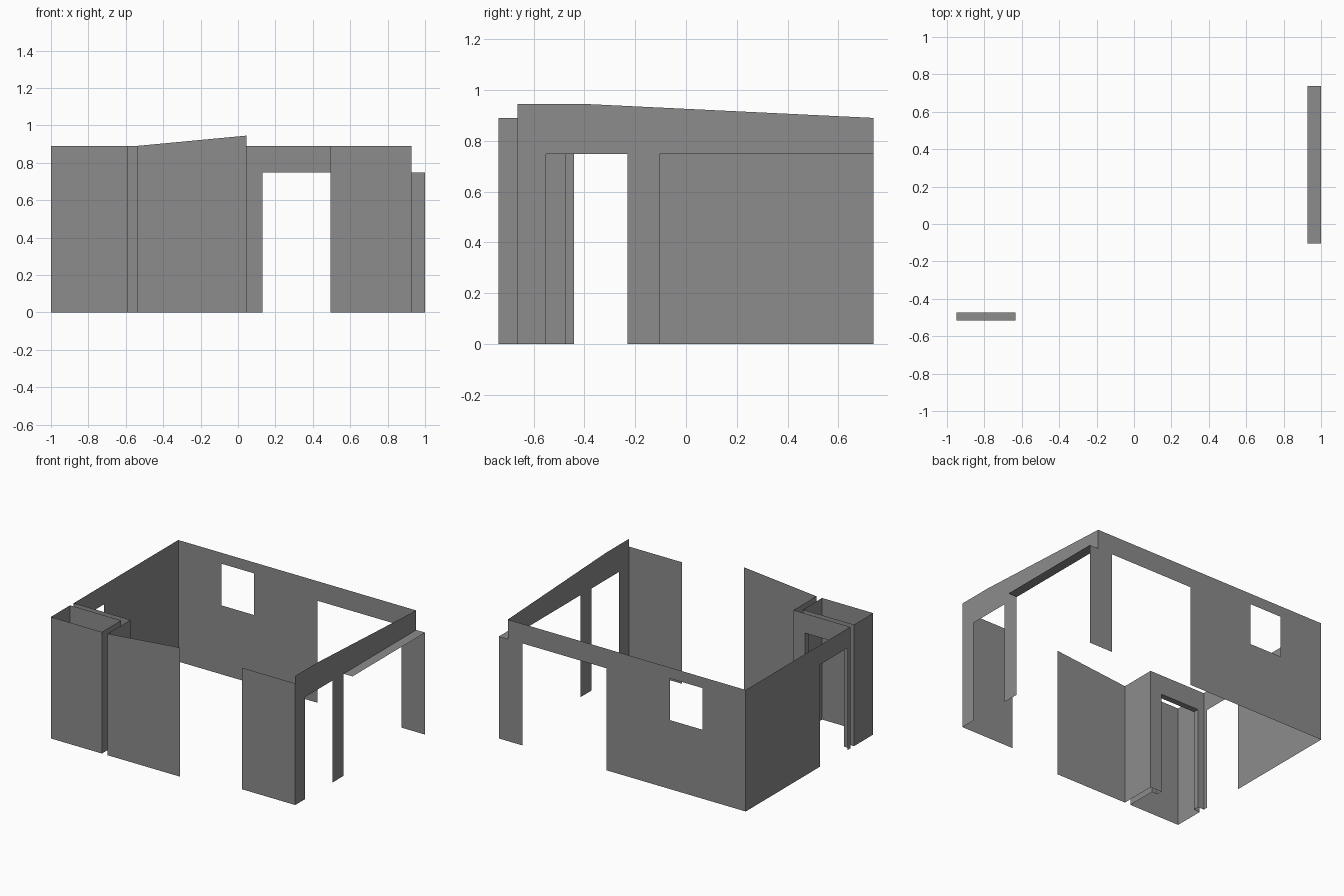
import bpy, bmesh
from mathutils import Vector

if "Cube" in bpy.data.objects:
    bpy.data.objects.remove(bpy.data.objects["Cube"])

H = 0.89      # wall height
D = 0.747     # door head height
F, B = -0.737, 0.737   # front and back planes
L, R = -1.0, 0.928     # left and right wall planes

grey = bpy.data.materials.new("dark_grey")
grey.diffuse_color = (0.262, 0.262, 0.262, 1)
grey.use_nodes = True
grey.node_tree.nodes["Principled BSDF"].inputs["Base Color"].default_value = grey.diffuse_color


def panel(name, place, *loops):
    """Thin flat wall: first loop is the outline, others are holes."""
    bm = bmesh.new()
    edges = []
    for loop in loops:
        vs = [bm.verts.new(place(a, b)) for a, b in loop]
        edges += [bm.edges.new((vs[i - 1], vs[i])) for i in range(len(vs))]
    bmesh.ops.triangle_fill(bm, edges=edges, use_beauty=True)
    me = bpy.data.meshes.new(name)
    bm.to_mesh(me)
    bm.free()
    me.materials.append(grey)
    ob = bpy.data.objects.new(name, me)
    bpy.context.collection.objects.link(ob)
    return ob


def at_x(x):
    return lambda a, b: Vector((x, a, b))


def at_y(y):
    return lambda a, b: Vector((a, y, b))


def at_z(z):
    return lambda a, b: Vector((a, b, z))


def rect(a0, a1, b0, b1):
    return [(a0, b0), (a1, b0), (a1, b1), (a0, b1)]


def doorway(a0, d0, d1, a1):
    """Wall outline with one door opening."""
    return [(a0, 0), (d0, 0), (d0, D), (d1, D), (d1, 0), (a1, 0), (a1, H), (a0, H)]


# Back wall with wide opening and window
panel("back_wall", at_y(B),
      [(L, 0), (0.13, 0), (0.13, D), (0.81, D), (0.81, 0), (1, 0),
       (1, D), (R, D), (R, H), (L, H)],
      rect(-0.65, -0.387, 0.505, 0.81))

# Left wall with doorway
panel("left_wall", at_x(L), doorway(-0.473, -0.44, -0.12, B))

# Right wall with doorway, open recess and sloping top
panel("right_wall", at_x(R),
      [(-0.663, 0), (-0.55, 0), (-0.55, D), (-0.23, D), (-0.23, 0),
       (-0.105, 0), (-0.105, D), (B, D), (B, H), (-0.4, 0.945), (-0.663, 0.945)])
panel("recess_lintel", at_z(D), rect(R, 1, -0.103, B))

# Front walls either side of the entrance
panel("front_wall_right", at_y(-0.663), rect(0.495, R, 0, H))
panel("front_wall_left", at_y(F), [(-0.54, 0), (0.045, 0), (0.045, 0.945), (-0.54, H)])

# Closet in the front left corner
CB, RB = -0.515, -0.472   # closet side and room side of its door wall
panel("closet_front", at_y(F), rect(L, -0.587, 0, H))
panel("closet_outer_side", at_x(L), rect(F, CB, 0, H))
panel("closet_inner_side", at_x(-0.587), rect(F, CB, 0, H))
panel("closet_room_side", at_x(-0.54), rect(F, RB, 0, H))
panel("closet_door_wall_inner", at_y(CB), doorway(L, -0.95, -0.633, -0.587))
panel("closet_door_wall_room", at_y(RB), doorway(L, -0.95, -0.633, -0.54))
panel("closet_door_head", at_z(D), rect(-0.95, -0.633, CB, RB))
for side, x in (("left", -0.95), ("right", -0.633)):
    panel("closet_door_jamb_" + side, at_x(x), rect(CB, RB, 0, D))
